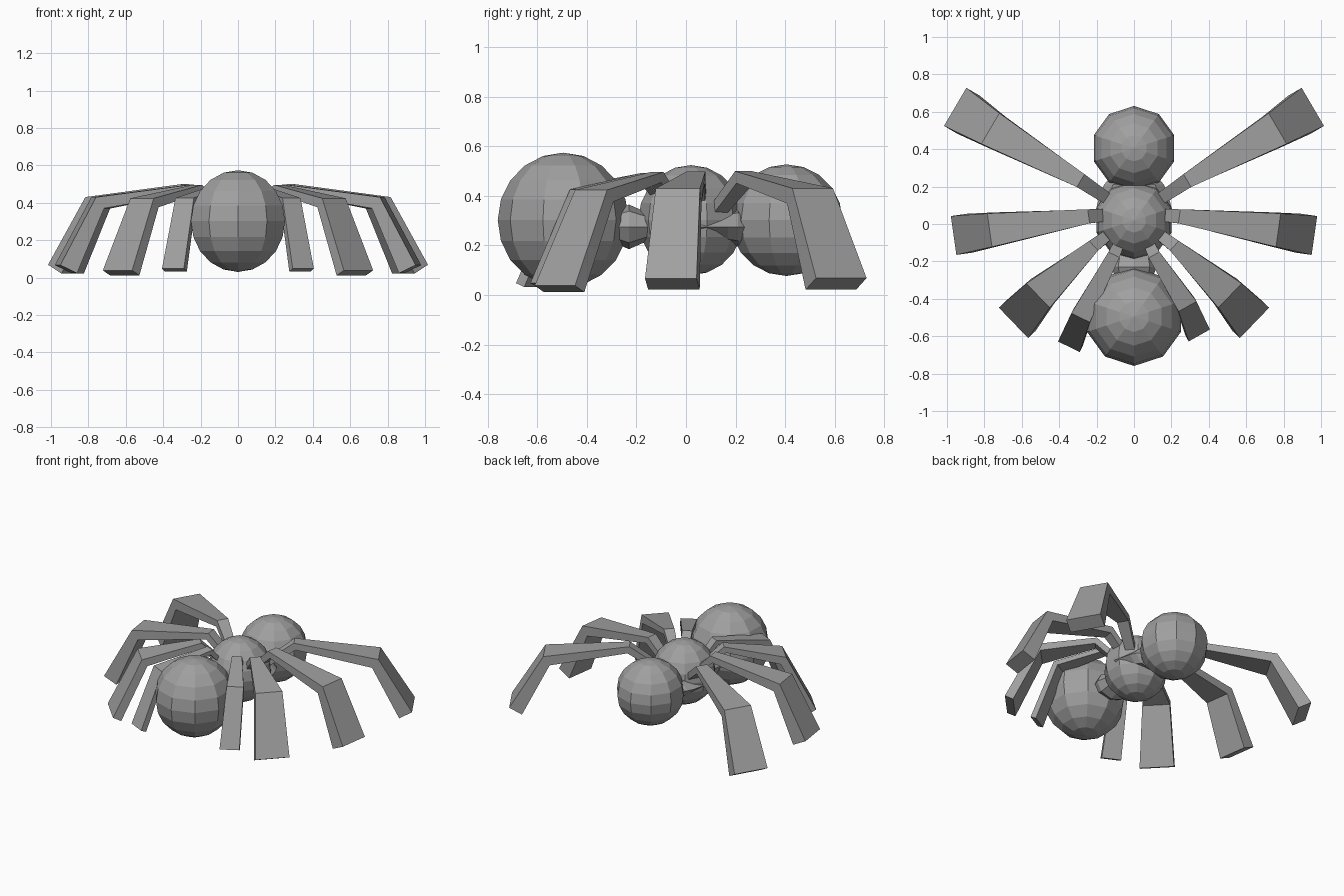
import bpy, bmesh, math
from mathutils import Vector

if "Cube" in bpy.data.objects:
    bpy.data.objects.remove(bpy.data.objects["Cube"])

grey = bpy.data.materials.new("body grey")
grey.diffuse_color = (0.35, 0.35, 0.35, 1)
grey.use_nodes = True
grey.node_tree.nodes["Principled BSDF"].inputs["Base Color"].default_value = grey.diffuse_color


def finish(name, bm):
    bmesh.ops.recalc_face_normals(bm, faces=bm.faces)
    mesh = bpy.data.meshes.new(name)
    bm.to_mesh(mesh)
    bm.free()
    mesh.materials.append(grey)
    obj = bpy.data.objects.new(name, mesh)
    bpy.context.collection.objects.link(obj)
    return obj


def ball(name, y, z, r, rz):
    # ten-sided faceted sphere with a flat side facing front
    bm = bmesh.new()
    bmesh.ops.create_uvsphere(bm, u_segments=10, v_segments=10, radius=1)
    for v in bm.verts:
        a = math.atan2(v.co.y, v.co.x)
        h = math.hypot(v.co.x, v.co.y)
        v.co = (r * h * math.cos(a), y + r * h * math.sin(a), z + rz * v.co.z)
    finish(name, bm)


def neck(name, rings):
    # eight-sided lofted joint along y: (y, half width, half height)
    bm = bmesh.new()
    loops = []
    for y, rx, rz in rings:
        loops.append([bm.verts.new((rx * math.cos(math.tau * i / 8), y,
                                    0.275 + rz * math.sin(math.tau * i / 8))) for i in range(8)])
    for a, b in zip(loops, loops[1:]):
        for i in range(8):
            j = (i + 1) % 8
            bm.faces.new((a[i], a[j], b[j], b[i]))
    bm.faces.new(loops[0])
    bm.faces.new(loops[-1])
    finish(name, bm)


def leg(name, points, widths, thicks, side):
    # flattened bar with rectangular sections, mitred at each bend
    pts = [Vector((p[0] * side, p[1], p[2])) for p in points]
    flat = pts[-1] - pts[1]
    across = Vector((-flat.y, flat.x, 0)).normalized()
    bm = bmesh.new()
    loops = []
    for i, p in enumerate(pts):
        d1 = (p - pts[i - 1]).normalized() if i else (pts[1] - p).normalized()
        d2 = (pts[i + 1] - p).normalized() if i < len(pts) - 1 else d1
        up = across.cross((d1 + d2).normalized()).normalized()
        w, t = across * widths[i], up * thicks[i]
        loops.append([bm.verts.new(p + c) for c in (w + t, t - w, -w - t, w - t)])
    for a, b in zip(loops, loops[1:]):
        for i in range(4):
            j = (i + 1) % 4
            bm.faces.new((a[i], a[j], b[j], b[i]))
    bm.faces.new(loops[0])
    bm.faces.new(loops[-1])
    obj = finish(name, bm)
    bpy.ops.object.select_all(action='DESELECT')
    obj.select_set(True)
    bpy.context.view_layer.objects.active = obj
    bpy.ops.object.shade_smooth_by_angle(angle=math.radians(30))


# three body segments and the joints between them
ball("front_body", -0.495, 0.302, 0.264, 0.272)
ball("middle_body", 0.02, 0.302, 0.212, 0.222)
ball("rear_body", 0.405, 0.302, 0.226, 0.225)
neck("front_neck", [(-0.32, 0.09, 0.05), (-0.23, 0.12, 0.09), (-0.14, 0.10, 0.05)])
neck("rear_neck", [(0.05, 0.21, 0.06), (0.17, 0.18, 0.07), (0.21, 0.16, 0.08), (0.26, 0.12, 0.04)])

# four legs on each side: root, hip, knee, foot
for side, label in ((1, "right"), (-1, "left")):
    leg(label + "_rear_leg",
        [(0.12, 0.12, 0.33), (0.29, 0.235, 0.475), (0.75, 0.50, 0.40), (0.92, 0.605, 0.045)],
        [0.03, 0.04, 0.095, 0.118], [0.02, 0.025, 0.037, 0.048], side)
    leg(label + "_middle_leg",
        [(0.10, 0.05, 0.33), (0.25, 0.04, 0.475), (0.75, -0.03, 0.40), (0.92, -0.055, 0.045)],
        [0.03, 0.038, 0.09, 0.105], [0.02, 0.025, 0.037, 0.05], side)
    leg(label + "_front_outer_leg",
        [(0.10, -0.03, 0.34), (0.22, -0.12, 0.475), (0.50, -0.37, 0.40), (0.625, -0.51, 0.025)],
        [0.025, 0.035, 0.09, 0.113], [0.02, 0.022, 0.03, 0.03], side)
    dy = 0 if side > 0 else -0.06
    leg(label + "_front_inner_leg",
        [(0.06, -0.06, 0.34), (0.11, -0.17, 0.475), (0.28, -0.43 + dy, 0.41), (0.34, -0.58 + dy, 0.04)],
        [0.025, 0.033, 0.055, 0.065], [0.015, 0.018, 0.02, 0.02], side)
